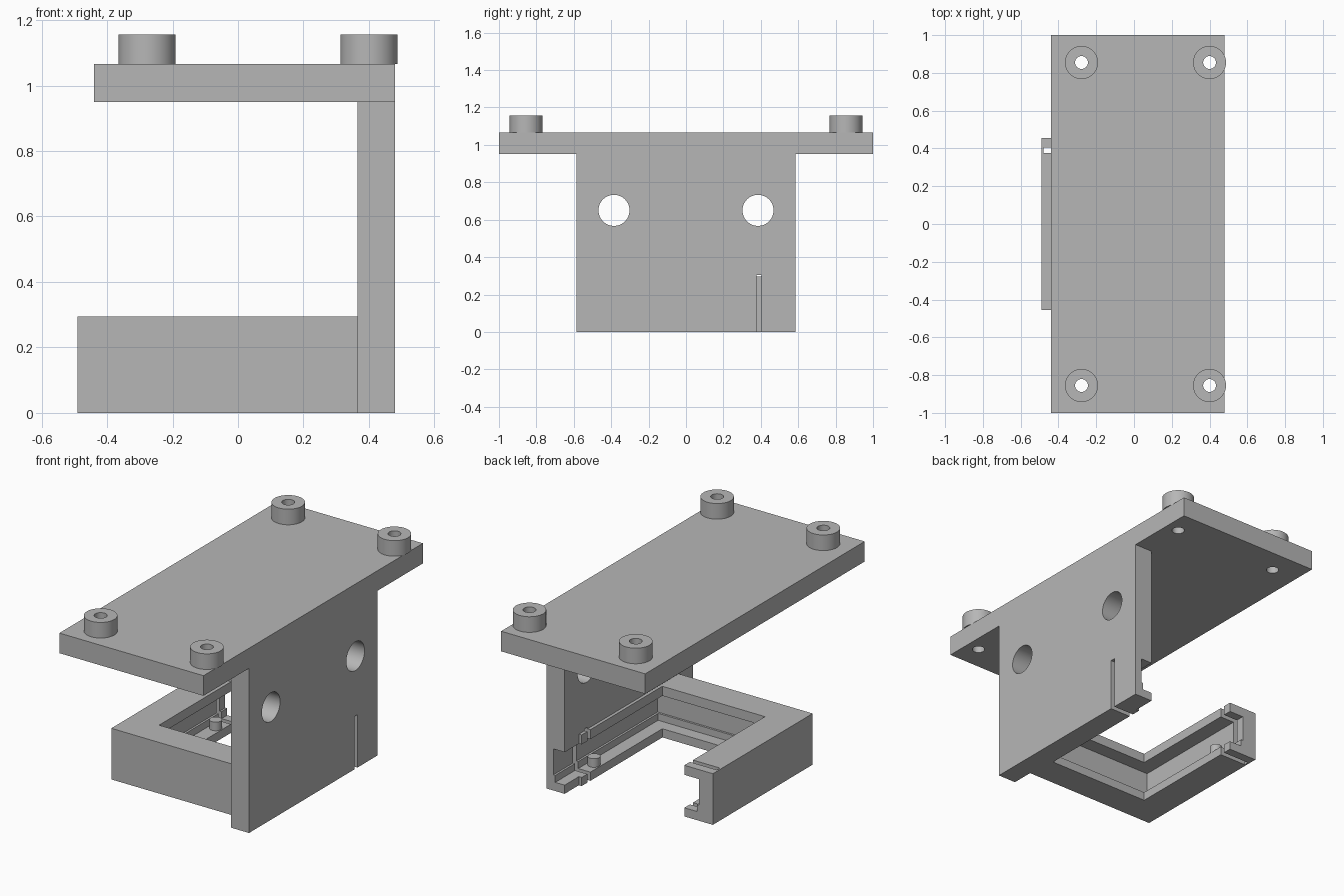
import bpy, math

if "Cube" in bpy.data.objects:
    bpy.data.objects.remove(bpy.data.objects["Cube"])

grey = bpy.data.materials.new("plain_grey")
grey.diffuse_color = (0.47, 0.47, 0.47, 1)
grey.use_nodes = True
grey.node_tree.nodes["Principled BSDF"].inputs["Base Color"].default_value = grey.diffuse_color


def box(name, x, y, z):
    """Box from (min, max) ranges."""
    bpy.ops.mesh.primitive_cube_add(size=1, location=[sum(r) / 2 for r in (x, y, z)])
    o = bpy.context.object
    o.name = name
    o.scale = [r[1] - r[0] for r in (x, y, z)]
    bpy.ops.object.transform_apply(location=True, rotation=True, scale=True)
    o.data.materials.append(grey)
    return o


def cyl(name, r, h, loc, rot=(0, 0, 0)):
    bpy.ops.mesh.primitive_cylinder_add(vertices=48, radius=r, depth=h, location=loc, rotation=rot)
    o = bpy.context.object
    o.name = name
    bpy.ops.object.transform_apply(location=True, rotation=True, scale=True)
    o.data.materials.append(grey)
    return o


def cut(target, cutters):
    """Subtract each cutter and bake the result."""
    bpy.context.view_layer.objects.active = target
    for c in cutters:
        m = target.modifiers.new("cut", 'BOOLEAN')
        m.operation = 'DIFFERENCE'
        m.solver = 'EXACT'
        m.object = c
        bpy.ops.object.modifier_apply(modifier=m.name)


def smooth(o):
    bpy.ops.object.select_all(action='DESELECT')
    o.select_set(True)
    bpy.context.view_layer.objects.active = o
    bpy.ops.object.shade_smooth_by_angle(angle=math.radians(30))


# Main solids
top = box("top_plate", (-0.44, 0.48), (-1, 1), (0.95, 1.066))
wall = box("upright_plate", (0.365, 0.48), (-0.585, 0.585), (0, 0.95))
frame = box("lower_frame", (-0.49, 0.365), (-0.455, 0.455), (0, 0.295))

# Screw bosses with through holes
screw_holes = []
for x in (-0.278, 0.4):
    for y in (-0.855, 0.855):
        boss = cyl("screw_boss", 0.0875, 0.09, (x, y, 1.111))
        hole = cyl("hole_cutter", 0.034, 0.6, (x, y, 1.05))
        cut(boss, [hole])
        smooth(boss)
        screw_holes.append(hole)
cut(top, screw_holes)
smooth(top)

# Channel in the frame: stepped cavity open at the back, reaching into the upright
cavity = box("cavity_cutter", (-0.40, 0.437), (-0.365, 0.8), (0.09, 0.24))
step = box("step_cutter", (-0.388, 0.425), (-0.353, 0.8), (0.05, 0.15))
window = box("window_cutter", (-0.308, 0.347), (-0.28, 0.8), (-0.1, 0.4))
slit = box("slit_cutter", (-0.48, 0.6), (0.376, 0.404), (-0.1, 0.305))
bores = [cyl("bore_cutter", 0.083, 0.5, (0.42, y, 0.65), (0, math.pi / 2, 0))
         for y in (-0.385, 0.385)]
cut(frame, [cavity, step, window, slit])
cut(wall, [cavity, step, slit] + bores)
smooth(wall)

# Locating pegs on the lower lip
for x in (-0.345, 0.384):
    smooth(cyl("locating_peg", 0.033, 0.06, (x, 0.29, 0.07)))

for c in screw_holes + bores + [cavity, step, window, slit]:
    bpy.data.objects.remove(c, do_unlink=True)
